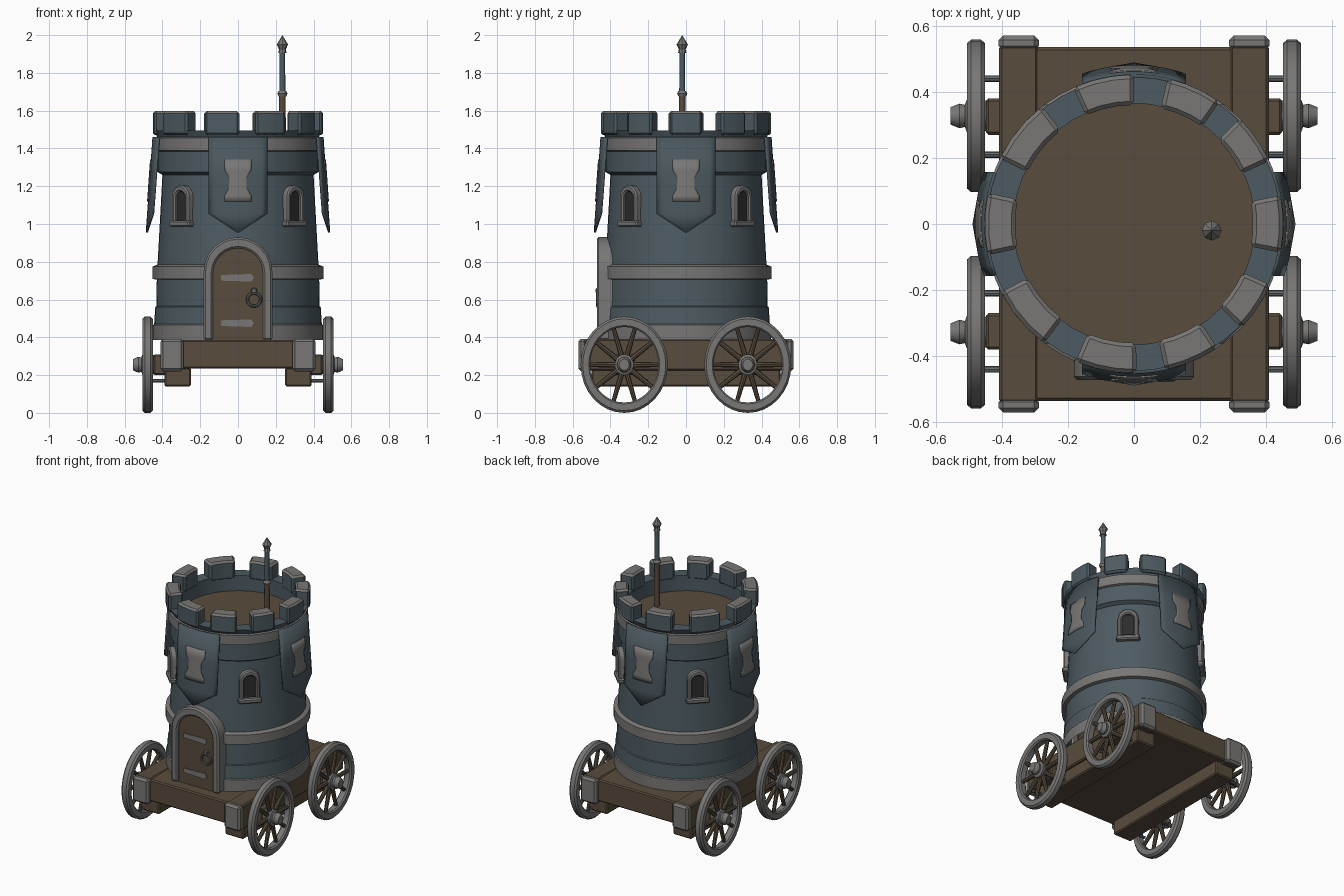
import bpy, bmesh
from math import sin, cos, pi, radians, sqrt
from mathutils import Matrix, Vector

if "Cube" in bpy.data.objects:
    bpy.data.objects.remove(bpy.data.objects["Cube"], do_unlink=True)


def material(name, rgb):
    m = bpy.data.materials.new(name)
    m.use_nodes = True
    m.diffuse_color = (*rgb, 1)
    m.node_tree.nodes["Principled BSDF"].inputs["Base Color"].default_value = (*rgb, 1)
    return m


STONE = material("blue grey stone", (0.075, 0.105, 0.122))
TRIM = material("light grey trim", (0.19, 0.185, 0.18))
WOOD = material("brown wood", (0.098, 0.072, 0.046))
DARK = material("dark opening", (0.025, 0.025, 0.027))
METAL = material("dull metal", (0.13, 0.145, 0.155))
CLOTH = material("banner cloth", (0.068, 0.095, 0.11))
parts = []


def finish(name, bm, mats, rule=None, matrix=None, normals=True):
    if normals:
        bmesh.ops.recalc_face_normals(bm, faces=bm.faces)
    if rule:
        for f in bm.faces:
            f.material_index = rule(f)
    if matrix:
        bm.transform(matrix)
    me = bpy.data.meshes.new(name)
    bm.to_mesh(me)
    bm.free()
    for m in mats:
        me.materials.append(m)
    ob = bpy.data.objects.new(name, me)
    bpy.context.collection.objects.link(ob)
    parts.append(ob)
    return ob


def prism(name, pts, lo, hi, axis, mat, bevel=0, rule=None, matrix=None):
    """Extrude a flat outline along one axis."""
    bm = bmesh.new()
    k = "xyz".index(axis)

    def vert(p, d):
        co = list(p)
        co.insert(k, d)
        return bm.verts.new(co)
    face = bm.faces.new([vert(p, lo) for p in pts])
    out = bmesh.ops.extrude_face_region(bm, geom=[face])
    move = Vector((0, 0, 0))
    move[k] = hi - lo
    bmesh.ops.translate(bm, vec=move, verts=[v for v in out["geom"] if isinstance(v, bmesh.types.BMVert)])
    if bevel:
        bmesh.ops.recalc_face_normals(bm, faces=bm.faces)
        sharp = [e for e in bm.edges if e.calc_face_angle(0) > 0.7]
        bmesh.ops.bevel(bm, geom=sharp, offset=bevel, segments=1, affect='EDGES')
    return finish(name, bm, mat if isinstance(mat, list) else [mat], rule, matrix)


def box(name, x, y, z, mat, bevel=0.008):
    return prism(name, [(x[0], y[0]), (x[1], y[0]), (x[1], y[1]), (x[0], y[1])], z[0], z[1], "z", mat, bevel)


def lathe(name, profile, mats, steps=40, closed=False, rule=None, matrix=None):
    """Spin (radius, height) points about the vertical axis."""
    bm = bmesh.new()
    vs = [bm.verts.new((r, 0, z)) for r, z in profile]
    pairs = list(zip(vs, vs[1:])) + ([(vs[-1], vs[0])] if closed else [])
    edges = [bm.edges.new(p) for p in pairs]
    bmesh.ops.spin(bm, geom=vs + edges, cent=(0, 0, 0), axis=(0, 0, 1), angle=2 * pi, steps=steps)
    bmesh.ops.remove_doubles(bm, verts=bm.verts, dist=0.0005)
    return finish(name, bm, mats, rule, matrix)


def arch(half, bottom, top, n=12):
    spring = top - half
    curve = [(-half * cos(pi * i / n), spring + half * sin(pi * i / n)) for i in range(n + 1)]
    return [(-half, bottom)] + curve + [(half, bottom)]


# Tower shell with coloured courses, parapet and roof floor
shell = [(.45, .385), (.45, .465), (.444, .47), (.438, .56), (.432, .565), (.43, .705),
         (.452, .71), (.452, .775), (.426, .785), (.4, 1.26), (.425, 1.275), (.425, 1.385),
         (.438, 1.39), (.438, 1.455), (.428, 1.46), (.445, 1.495), (.365, 1.495), (.365, 1.39), (0, 1.39)]


def course(f):
    c = f.calc_center_median()
    if f.normal.z > 0.9 and c.z < 1.4 and c.xy.length < 0.36:
        return 2
    bands = ((.38, .468), (.702, .783), (1.386, 1.458))
    return 1 if c.xy.length > 0.38 and any(a < c.z < b for a, b in bands) else 0


lathe("tower_wall", shell, [STONE, TRIM, WOOD], 48, rule=course)

# Battlements: centre angle and half width in degrees
for a, h in ((0, 11), (35, 10), (66, 11), (102, 12), (141, 13),
             (180, 12), (220, 13), (259, 12), (293, 11), (326, 10)):
    turn = [radians(a + h * t) for t in (-1, -.33, .33, 1)]
    ring = [(.452 * cos(t), .452 * sin(t)) for t in turn] + [(.36 * cos(t), .36 * sin(t)) for t in turn[::-1]]
    prism("battlement", ring, 1.47, 1.597, "z", [STONE, TRIM], .012,
          rule=lambda f: int(f.normal.z > 0.3))

# Door with arched frame, hinges and ring handle
prism("door_panel", arch(.135, .385, .875), -.455, -.38, "y", WOOD)
prism("door_frame", arch(.182, .385, .93) + arch(.132, .385, .872)[::-1], -.472, -.38, "y", TRIM, .01)
for z in (.475, .715):
    prism("door_hinge", [(-.09, z - .015), (.07, z - .02), (.085, z), (.07, z + .02), (-.09, z + .015)],
          -.462, -.45, "y", TRIM)
ring = [(.035 + .008 * cos(t * pi / 4), .008 * sin(t * pi / 4)) for t in range(8)]
lathe("door_ring", ring, [METAL], 20, True,
      matrix=Matrix.Translation((.085, -.468, .6)) @ Matrix.Rotation(pi / 2, 4, 'X'))
box("ring_mount", (.07, .1), (-.478, -.45), (.632, .66), METAL, .005)

# Four windows on the diagonals, four banners between them
def cloth(name, rows, push, thick, mat, matrix):
    bm = bmesh.new()
    grid = []
    for z, half in rows:
        r = .447 + (1.46 - z) * .07 + push
        xs = [half * i / 5 for i in range(-5, 6)]
        grid.append([bm.verts.new((x, -sqrt(r * r - x * x), z)) for x in xs])
    for up, low in zip(grid, grid[1:]):
        for i in range(10):
            bm.faces.new((low[i], low[i + 1], up[i + 1], up[i]))
    ob = finish(name, bm, [mat], matrix=matrix, normals=False)
    mod = ob.modifiers.new("thickness", 'SOLIDIFY')
    mod.thickness, mod.offset = thick, 0


banner = [(1.46, .155), (1.25, .155), (1.055, .155), (.955, .002)]
emblem = [(1.34, .072), (1.285, .07), (1.25, .048), (1.19, .048), (1.15, .07), (1.12, .072)]
for q in range(4):
    side = Matrix.Rotation(q * pi / 2, 4, 'Z')
    diagonal = Matrix.Rotation(q * pi / 2 + pi / 4, 4, 'Z')
    cloth("banner", banner, 0, .012, CLOTH, side)
    cloth("banner_emblem", emblem, .008, .005, TRIM, side)
    prism("window_opening", arch(.045, 1.0, 1.175), -.418, -.37, "y", DARK, matrix=diagonal)
    prism("window_frame", arch(.065, 1.0, 1.205) + arch(.038, 1.0, 1.172)[::-1],
          -.438, -.37, "y", TRIM, .008, matrix=diagonal)
    prism("window_sill", [(-.075, .985), (.075, .985), (.075, 1.018), (-.075, 1.018)],
          -.445, -.37, "y", TRIM, .008, matrix=diagonal)

# Flag pole
spot = Matrix.Translation((.235, -.02, 0))
lathe("pole_base", [(.019, 1.385), (.017, 1.68), (0, 1.68)], [WOOD], 12, matrix=spot)
lathe("pole_collar", [(0, 1.675), (.02, 1.675), (.027, 1.69), (.02, 1.705), (0, 1.705)], [TRIM], 12, matrix=spot)
lathe("pole_shaft", [(.016, 1.69), (.014, 1.92)], [STONE], 12, matrix=spot)
lathe("pole_tip", [(0, 1.905), (.022, 1.905), (.018, 1.925), (.03, 1.95), (0, 2.0)], [TRIM], 8, matrix=spot)

# Cart deck, beams and metal end caps
box("cart_deck", (-.4, .4), (-.535, .535), (.235, .385), WOOD)
for s in (-1, 1):
    def span(a, b):
        return tuple(sorted((s * a, s * b)))
    box("upper_beam", span(.29, .408), (-.54, .54), (.225, .39), WOOD)
    box("lower_beam", span(.25, .39), (-.5, .5), (.14, .24), WOOD)
    for e in (-1, 1):
        box("beam_cap", span(.288, .41), sorted((e * .525, e * .57)), (.22, .392), TRIM, .014)
        box("axle_block", span(.38, .448), (e * .325 - .055, e * .325 + .055), (.2, .31), WOOD)
        for d in (-.115, .115):
            lathe("brace_pin", [(0, .38), (.01, .38), (.01, .455), (0, .455)], [METAL], 8,
                  matrix=Matrix.Translation((0, e * .325 + d, .17)) @ Matrix.Rotation(s * pi / 2, 4, 'Y'))

# Wheels, slightly narrower than tall
rim = [(.2, -.018), (.208, -.027), (.243, -.027), (.255, -.015),
       (.255, .015), (.243, .027), (.208, .027), (.2, .018)]
hub = [(0, -.04), (.045, -.04), (.055, -.025), (.055, .028), (.038, .034),
       (.042, .05), (.03, .077), (0, .077)]
for s in (-1, 1):
    for e in (-1, 1):
        place = (Matrix.Translation((s * .478, e * .327, .255)) @ Matrix.Diagonal((1, .905, 1, 1))
                 @ Matrix.Rotation(s * pi / 2, 4, 'Y'))
        lathe("wheel_rim", rim, [TRIM], 32, True, matrix=place)
        lathe("wheel_hub", hub, [METAL, TRIM], 14, rule=lambda f: int(f.calc_center_median().z > .03), matrix=place)
        bm = bmesh.new()
        for i in range(10):
            bmesh.ops.create_cone(bm, segments=8, radius1=.016, radius2=.012, depth=.17, matrix=Matrix.Rotation(
                i * pi / 5 + pi / 10, 4, 'Z') @ Matrix.Translation((.125, 0, 0)) @ Matrix.Rotation(pi / 2, 4, 'Y'))
        finish("wheel_spokes", bm, [WOOD], matrix=place)

# Smooth shading with sharp edges kept
bpy.ops.object.select_all(action='DESELECT')
for ob in parts:
    ob.select_set(True)
bpy.context.view_layer.objects.active = parts[0]
bpy.ops.object.shade_smooth_by_angle(angle=radians(32))
